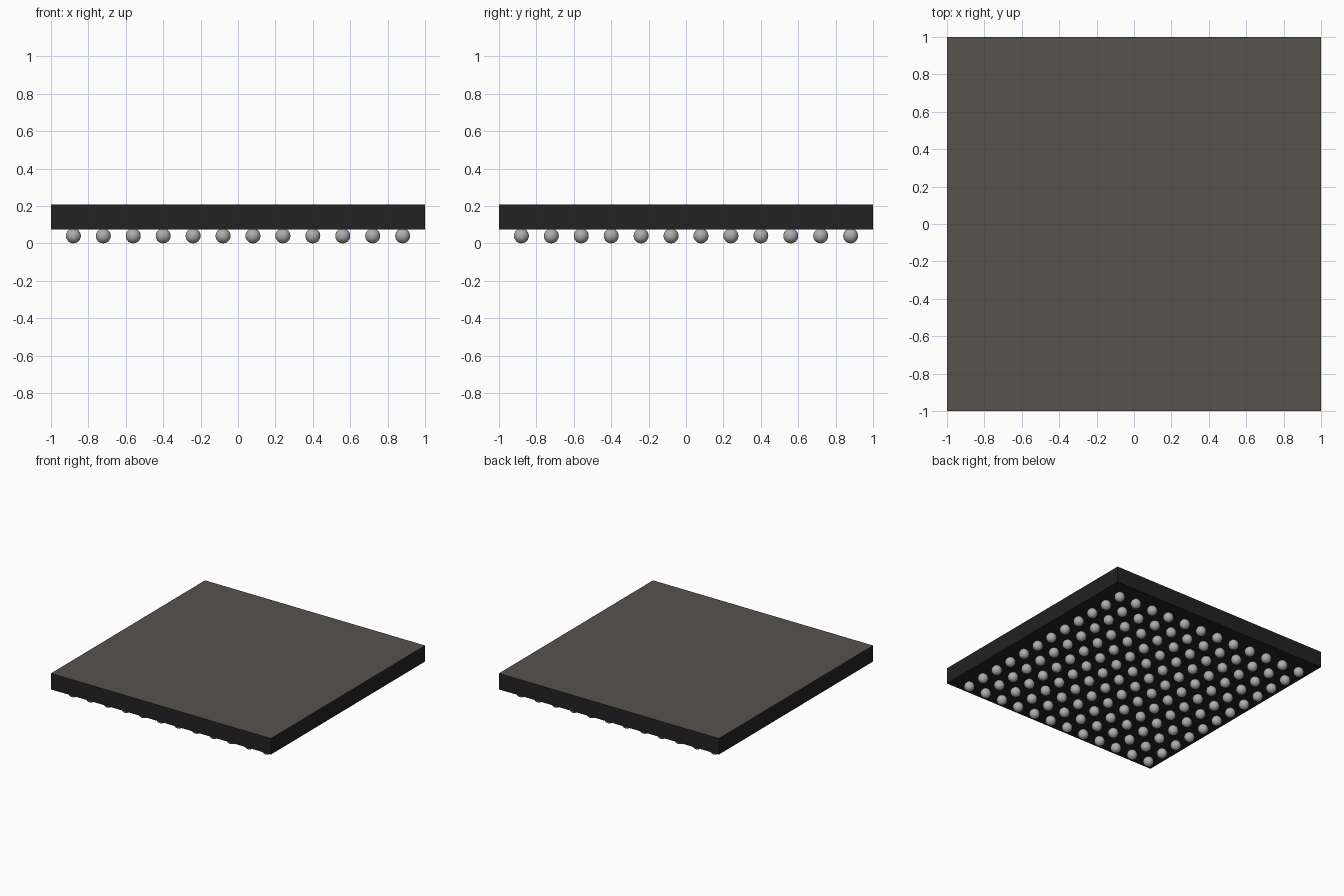
import bpy
import bmesh
from mathutils import Matrix

cube = bpy.data.objects.get("Cube")
if cube:
    bpy.data.objects.remove(cube, do_unlink=True)


def material(name, rgb):
    mat = bpy.data.materials.new(name)
    mat.use_nodes = True
    color = (*rgb, 1)
    mat.diffuse_color = color
    mat.node_tree.nodes["Principled BSDF"].inputs["Base Color"].default_value = color
    return mat


def build(name, bm, *mats):
    mesh = bpy.data.meshes.new(name)
    bm.to_mesh(mesh)
    bm.free()
    for mat in mats:
        mesh.materials.append(mat)
    obj = bpy.data.objects.new(name, mesh)
    bpy.context.collection.objects.link(obj)
    return obj


black = material("black_resin", (0.016, 0.016, 0.016))
grey = material("warm_grey_top", (0.095, 0.086, 0.073))
solder = material("solder_grey", (0.42, 0.42, 0.43))

BOTTOM, TOP = 0.075, 0.207
COUNT, PITCH, RADIUS = 12, 0.16, 0.04

# Package body: black block with a grey upper face
bm = bmesh.new()
bmesh.ops.create_cube(bm, size=1, matrix=Matrix.Translation((0, 0, (BOTTOM + TOP) / 2))
                      @ Matrix.Diagonal((2, 2, TOP - BOTTOM, 1)))
bm.normal_update()
for face in bm.faces:
    face.material_index = 1 if face.normal.z > 0.5 else 0
build("package_body", bm, black, grey)

# Square grid of solder balls under the body
bm = bmesh.new()
start = -PITCH * (COUNT - 1) / 2
for i in range(COUNT):
    for j in range(COUNT):
        place = Matrix.Translation((start + i * PITCH, start + j * PITCH, RADIUS))
        bmesh.ops.create_uvsphere(bm, u_segments=24, v_segments=12, radius=RADIUS, matrix=place)
for face in bm.faces:
    face.smooth = True
build("solder_balls", bm, solder)
